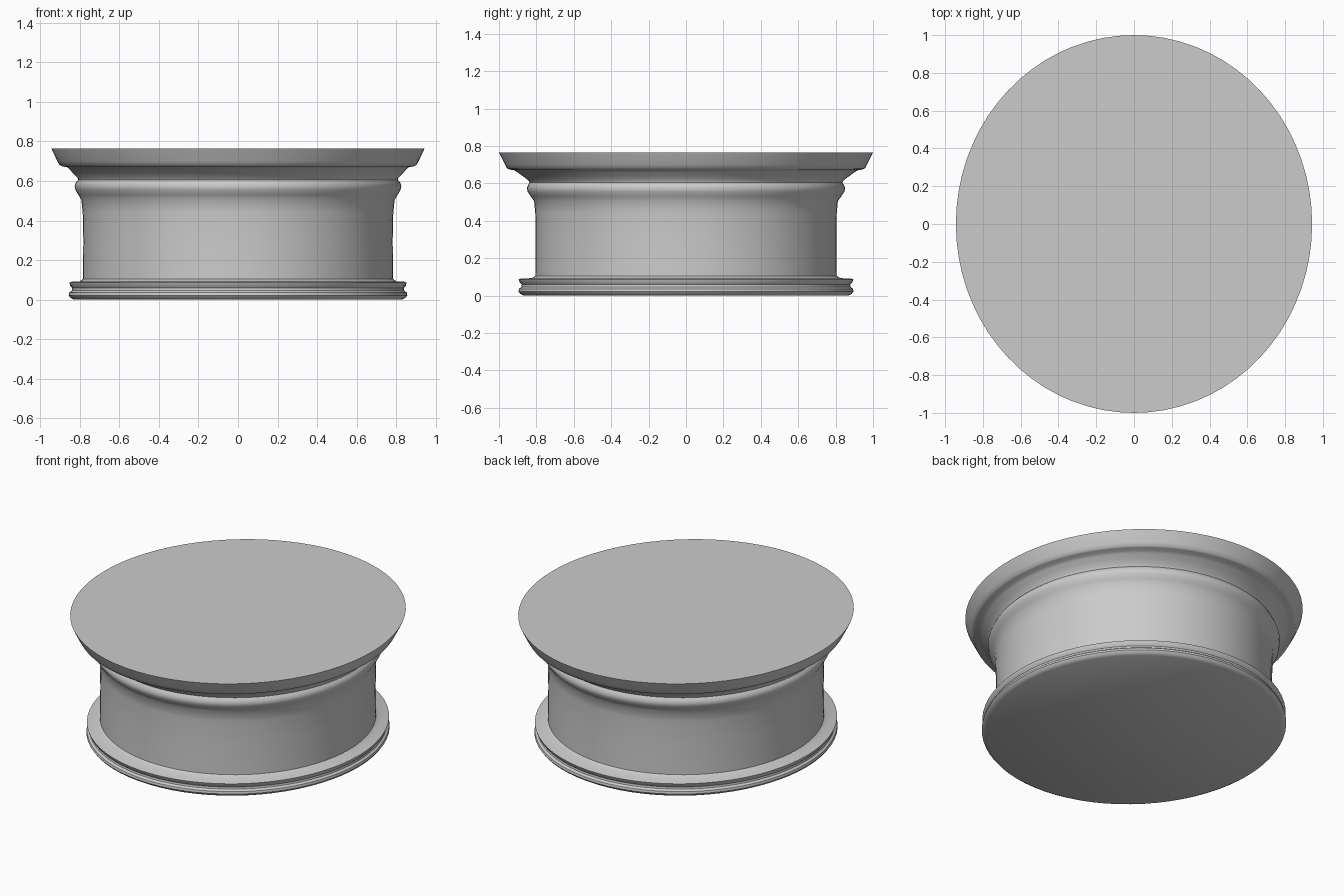
import bpy, bmesh, math

SEGMENTS = 72

# Profile from bottom to top: z, x half-width, y half-width
BASE_FLANGE = [
    (0.000, 0.830, 0.870), (0.010, 0.848, 0.887), (0.022, 0.856, 0.896),
    (0.036, 0.853, 0.893), (0.046, 0.840, 0.880), (0.058, 0.838, 0.878),
    (0.070, 0.848, 0.889), (0.086, 0.852, 0.895), (0.091, 0.840, 0.880),
    (0.093, 0.800, 0.825),
]
BARREL = [
    (0.105, 0.784, 0.806), (0.300, 0.782, 0.804), (0.440, 0.785, 0.806),
    (0.505, 0.792, 0.812),
]
BEAD = [
    (0.530, 0.807, 0.830), (0.555, 0.822, 0.847), (0.575, 0.826, 0.851),
    (0.592, 0.820, 0.844), (0.605, 0.808, 0.836),
]
TOP_FLANGE = [
    (0.618, 0.812, 0.845), (0.640, 0.835, 0.875), (0.660, 0.852, 0.902),
    (0.670, 0.864, 0.920), (0.674, 0.890, 0.945), (0.680, 0.902, 0.957),
    (0.700, 0.913, 0.967), (0.754, 0.939, 0.995), (0.765, 0.943, 1.000),
]


def oval_turning(name, profile):
    """Closed solid made of stacked oval rings with flat caps."""
    bm = bmesh.new()
    rings = []
    for z, rx, ry in profile:
        rings.append([
            bm.verts.new((rx * math.cos(a), ry * math.sin(a), z))
            for a in (2 * math.pi * i / SEGMENTS for i in range(SEGMENTS))
        ])
    for low, high in zip(rings, rings[1:]):
        for i in range(SEGMENTS):
            j = (i + 1) % SEGMENTS
            bm.faces.new((low[i], low[j], high[j], high[i]))
    bm.faces.new(rings[0][::-1])
    bm.faces.new(rings[-1])
    mesh = bpy.data.meshes.new(name)
    bm.to_mesh(mesh)
    bm.free()
    obj = bpy.data.objects.new(name, mesh)
    bpy.context.collection.objects.link(obj)
    bpy.context.view_layer.objects.active = obj
    obj.select_set(True)
    return obj


# One continuous turned body: foot, waist, raised bead and flared top
oval_turning("oval_pedestal", BASE_FLANGE + BARREL + BEAD + TOP_FLANGE)
bpy.ops.object.shade_smooth_by_angle(angle=math.radians(40))
